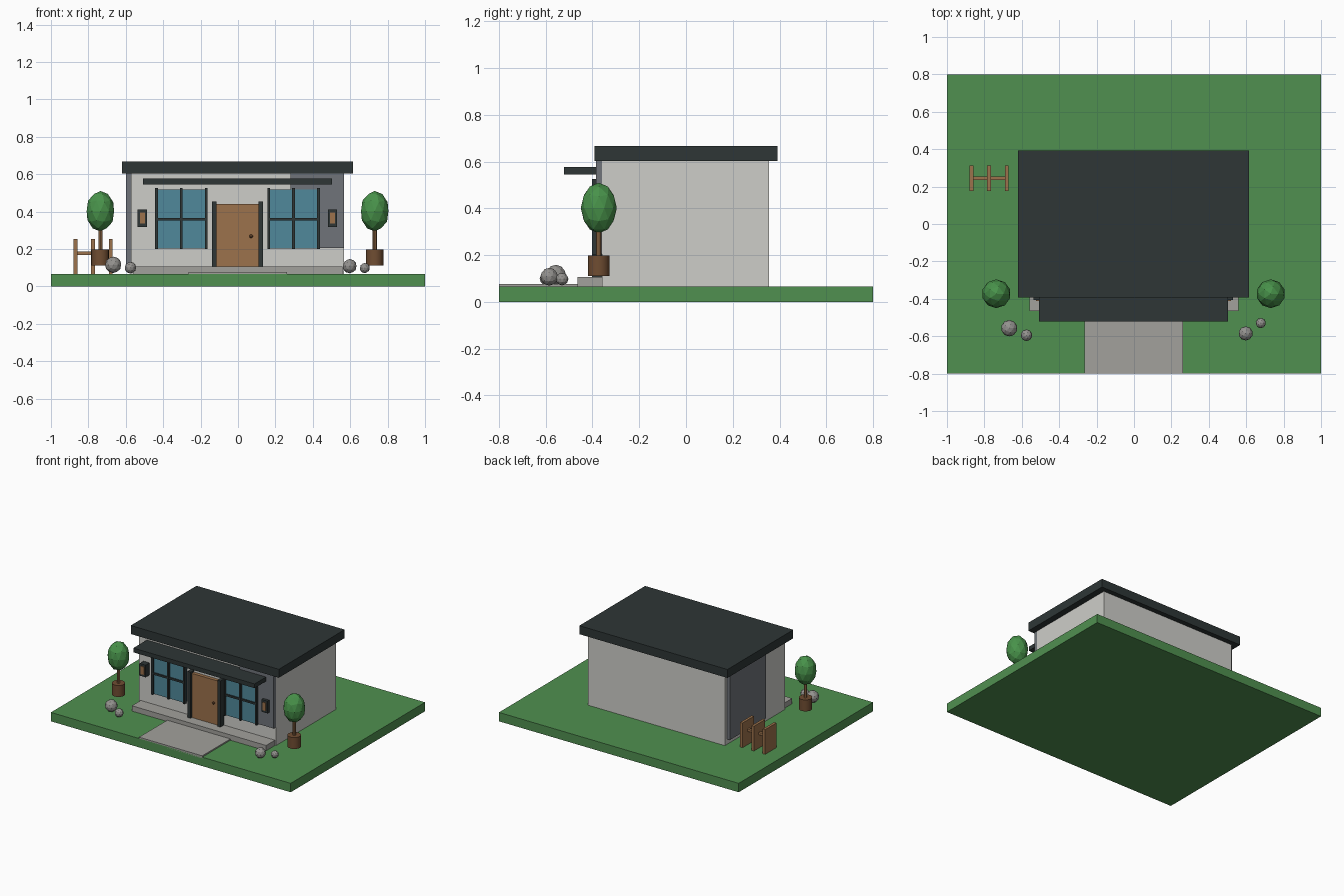
import bpy
from math import radians

cube = bpy.data.objects.get("Cube")
if cube:
    bpy.data.objects.remove(cube, do_unlink=True)


def linear(c):
    c /= 255
    return c / 12.92 if c <= 0.04045 else ((c + 0.055) / 1.055) ** 2.4


def material(name, r, g, b):
    colour = (linear(r), linear(g), linear(b), 1)
    m = bpy.data.materials.new(name)
    m.use_nodes = True
    m.diffuse_color = colour
    m.node_tree.nodes["Principled BSDF"].inputs["Base Color"].default_value = colour
    return m


wall = material("pale plaster", 206, 206, 201)
panel = material("slate cladding", 112, 116, 122)
dark = material("charcoal", 46, 54, 54)
grass = material("grass green", 80, 144, 80)
concrete = material("concrete", 162, 161, 156)
wood = material("warm wood", 156, 114, 76)
pot_brown = material("pot brown", 112, 77, 50)
leaf = material("leaf green", 72, 146, 74)
stone = material("stone grey", 148, 146, 143)
glass = material("blue glass", 80, 137, 155)


def finish(name, mat):
    ob = bpy.context.object
    ob.name = name
    ob.data.materials.append(mat)
    return ob


def box(name, mat, x, y, z):
    """Box from (low, high) spans along each axis."""
    spans = (x, y, z)
    bpy.ops.mesh.primitive_cube_add(size=1, location=[(a + b) / 2 for a, b in spans])
    ob = finish(name, mat)
    ob.scale = [b - a for a, b in spans]
    return ob


def around(c, width):
    return (c - width / 2, c + width / 2)


def ball(name, mat, location, scale, detail=2):
    bpy.ops.mesh.primitive_ico_sphere_add(subdivisions=detail, radius=1, location=location)
    ob = finish(name, mat)
    ob.scale = scale
    return ob


def cylinder(name, mat, x, y, z, radius, sides):
    bpy.ops.mesh.primitive_cylinder_add(vertices=sides, radius=radius, depth=z[1] - z[0],
                                        location=(x, y, sum(z) / 2))
    ob = finish(name, mat)
    bpy.ops.object.shade_smooth_by_angle(angle=radians(35))
    return ob


# Plot, path and step
GROUND = 0.067
box("lawn", grass, (-1, 1), (-0.8, 0.8), (0, GROUND))
box("path", concrete, (-0.265, 0.262), (-0.8, -0.46), (GROUND - 0.01, 0.077))
box("step", concrete, (-0.56, 0.56), (-0.465, -0.35), (GROUND - 0.01, 0.107))

# House body, roof and canopy
box("house_walls", wall, (-0.573, 0.567), (-0.36, 0.355), (GROUND - 0.01, 0.61))
box("roof", dark, (-0.62, 0.615), (-0.392, 0.392), (0.604, 0.668))
box("canopy", dark, (-0.508, 0.503), (-0.521, -0.355), (0.545, 0.577))

# Cladding on the front and on the right side
box("front_cladding", panel, (0.28, 0.567), (-0.384, -0.355), (0.205, 0.604))
box("side_cladding", panel, (-0.598, -0.57), (-0.1, 0.33), (0.107, 0.604))

# Door with side posts
box("door", wood, (-0.117, 0.112), (-0.386, -0.355), (0.107, 0.44))
ball("door_knob", pot_brown, (0.07, -0.392, 0.268), (0.01, 0.01, 0.01))
for side, x in (("right", -0.127), ("left", 0.122)):
    box(side + "_door_post", dark, around(x, 0.025), (-0.402, -0.355), (0.107, 0.455))

# Windows and wall lamps on both sides of the door
for side, s in (("right", -1), ("left", 1)):
    cx = s * 0.3 - 0.003
    box(side + "_window_glass", glass, around(cx, 0.262), (-0.39, -0.355), (0.203, 0.517))
    for i in (-1, 0, 1):
        box(f"{side}_window_upright_{i + 2}", dark, around(cx + i * 0.133, 0.015),
            (-0.403, -0.38), (0.2, 0.527))
    box(side + "_window_crossbar", dark, around(cx, 0.266), (-0.4, -0.38), (0.352, 0.366))
    lamp_x = s * 0.508 - 0.003
    box(side + "_lamp_case", dark, around(lamp_x, 0.05), (-0.406, -0.355), (0.318, 0.41))
    box(side + "_lamp_face", wood, around(lamp_x, 0.028), (-0.412, -0.4), (0.335, 0.395))

# Potted trees
for side, x in (("right", -0.736), ("left", 0.731)):
    cylinder(side + "_tree_pot", pot_brown, x, -0.373, (0.112, 0.198), 0.046, 16)
    cylinder(side + "_tree_trunk", wood, x, -0.373, (0.19, 0.32), 0.011, 8)
    ball(side + "_tree_crown", leaf, (x, -0.373, 0.402), (0.077, 0.077, 0.108))

# Rocks
rocks = ((-0.667, -0.557, 0.115, 0.044), (-0.575, -0.595, 0.1, 0.031),
         (0.597, -0.585, 0.108, 0.038), (0.678, -0.53, 0.098, 0.027))
for i, (x, y, z, r) in enumerate(rocks):
    ball(f"rock_{i + 1}", stone, (x, y, z), (r, r, r))

# Small fence with three boards and a rail
for i in range(3):
    box(f"fence_board_{i + 1}", wood, around(-0.869 + i * 0.094, 0.02),
        around(0.245, 0.135), (GROUND, 0.253))
box("fence_rail", wood, (-0.875, -0.675), around(0.245, 0.02), around(0.177, 0.018))
